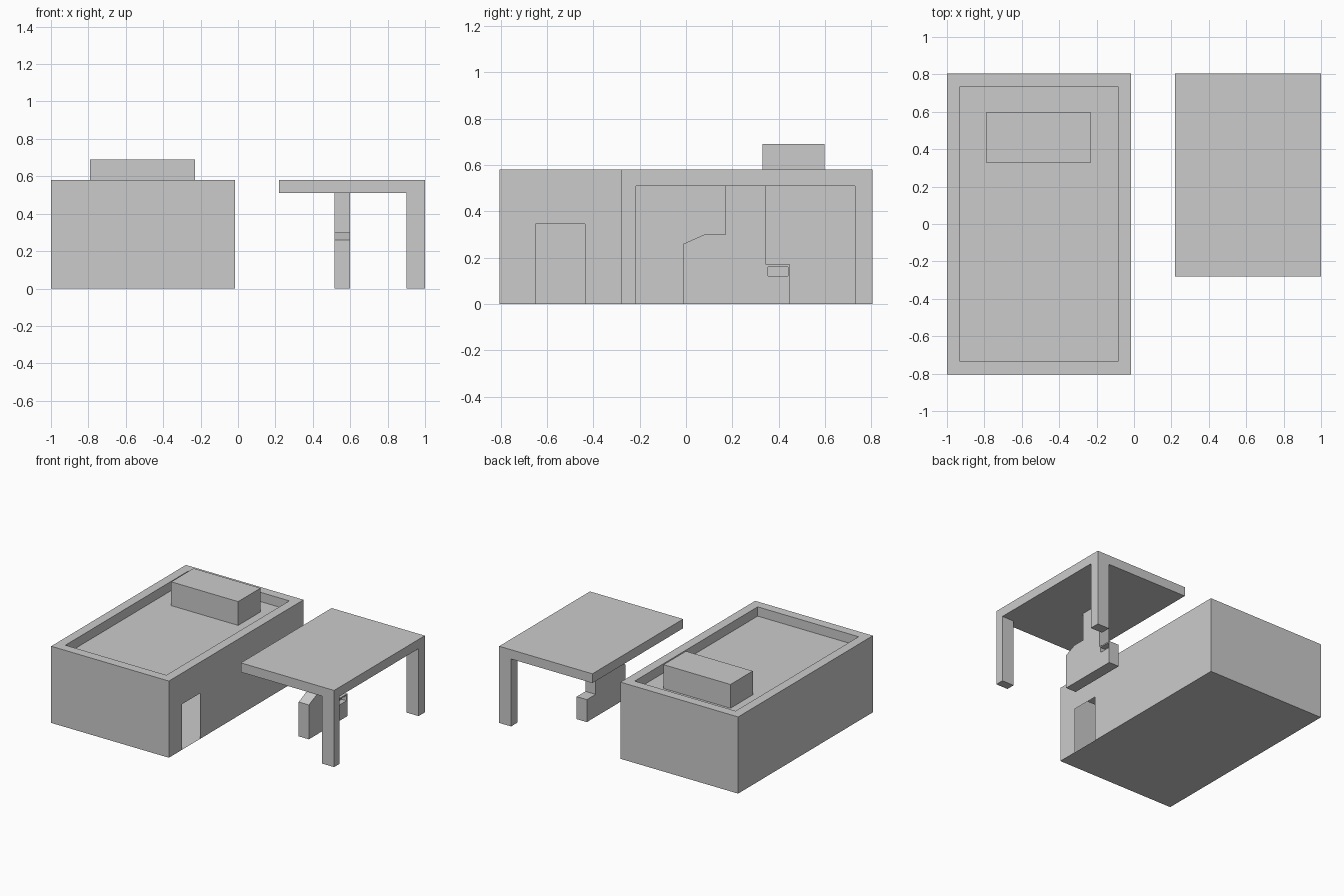
import bpy, bmesh
from mathutils import Vector

if "Cube" in bpy.data.objects:
    bpy.data.objects.remove(bpy.data.objects["Cube"])


def finish(name, bm):
    mesh = bpy.data.meshes.new(name)
    bm.to_mesh(mesh)
    bm.free()
    obj = bpy.data.objects.new(name, mesh)
    bpy.context.collection.objects.link(obj)
    return obj


def box_bm(lo, hi):
    bm = bmesh.new()
    bmesh.ops.create_cube(bm, size=1)
    lo, hi = Vector(lo), Vector(hi)
    for v in bm.verts:
        v.co = Vector(((lo[i] + hi[i]) / 2 + v.co[i] * (hi[i] - lo[i]) for i in range(3)))
    bm.normal_update()
    return bm


def box(name, lo, hi):
    return finish(name, box_bm(lo, hi))


def extrude_profile(name, pts, x0, x1):
    """Extrude a (y, z) outline along x."""
    bm = bmesh.new()
    face = bm.faces.new([bm.verts.new((x0, y, z)) for y, z in pts])
    ext = bmesh.ops.extrude_face_region(bm, geom=[face])
    moved = [g for g in ext["geom"] if isinstance(g, bmesh.types.BMVert)]
    bmesh.ops.translate(bm, verts=moved, vec=(x1 - x0, 0, 0))
    bmesh.ops.recalc_face_normals(bm, faces=bm.faces)
    return finish(name, bm)


# Building: thin hollow shell with a parapet roof and an open doorway
WALL_X, HALF_Y, TOP, ROOF = -0.015, 0.805, 0.58, 0.51
bm = box_bm((-1, -HALF_Y, 0), (WALL_X, HALF_Y, TOP))
top = next(f for f in bm.faces if f.normal.z > 0.9)
bmesh.ops.inset_region(bm, faces=[top], thickness=0.07, use_even_offset=True)
roof = bmesh.ops.extrude_discrete_faces(bm, faces=[top])["faces"][0]
bmesh.ops.translate(bm, verts=roof.verts, vec=(0, 0, ROOF - TOP))

# Side wall redrawn around the doorway
bm.normal_update()
side = next(f for f in bm.faces
            if all(abs(v.co.x - WALL_X) < 1e-4 for v in f.verts))
bmesh.ops.delete(bm, geom=[side], context='FACES_ONLY')
outline = [(-HALF_Y, 0), (-0.65, 0), (-0.65, 0.345), (-0.435, 0.345),
           (-0.435, 0), (HALF_Y, 0), (HALF_Y, TOP), (-HALF_Y, TOP)]
bm.faces.new([bm.verts.new((WALL_X, y, z)) for y, z in outline])
bm.normal_update()
finish("building", bm)

box("roof_unit", (-0.79, 0.33, ROOF), (-0.23, 0.597, 0.69))

# Canopy slab with two legs along its outer edge
box("canopy", (0.22, -0.28, ROOF), (1, HALF_Y, TOP))
for name, y0, y1 in (("canopy_front_leg", -0.28, -0.215),
                     ("canopy_back_leg", 0.73, HALF_Y)):
    box(name, (0.9, y0, 0), (1, y1, ROOF))

# Central pillar with stepped base
pillar = extrude_profile("stepped_pillar", [
    (-0.01, 0), (-0.01, 0.26), (0.08, 0.30), (0.17, 0.30), (0.17, ROOF),
    (0.345, ROOF), (0.345, 0.17), (0.45, 0.17), (0.45, 0)], 0.515, 0.60)

# Small slot sunk into the rear step
cutter = box("slot_cutter", (0.56, 0.355, 0.12), (0.65, 0.44, 0.16))
cutter.hide_render = True
cutter.hide_set(True)
cut = pillar.modifiers.new("slot", 'BOOLEAN')
cut.operation = 'DIFFERENCE'
cut.solver = 'EXACT'
cut.object = cutter
